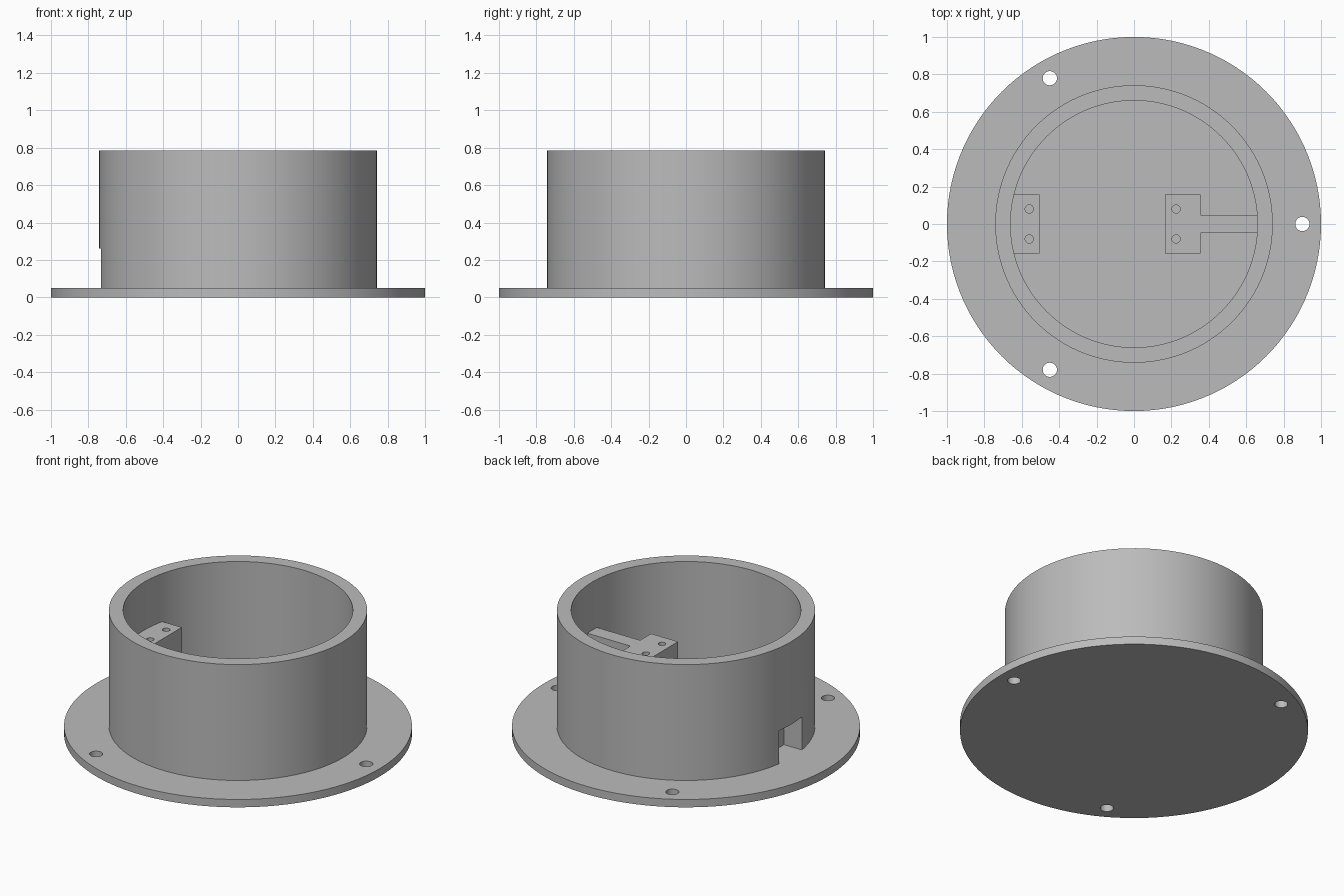
import bpy, bmesh, math

if "Cube" in bpy.data.objects:
    bpy.data.objects.remove(bpy.data.objects["Cube"], do_unlink=True)

grey = bpy.data.materials.new("plain grey")
grey.use_nodes = True
grey.diffuse_color = (0.5, 0.5, 0.5, 1)
grey.node_tree.nodes["Principled BSDF"].inputs["Base Color"].default_value = (0.5, 0.5, 0.5, 1)

SEGMENTS = 120
FLOOR, NOTCH_TOP, BLOCK_TOP, RIM = 0.05, 0.26, 0.48, 0.785


def prism(name, outline, z0, z1):
    """Extrude a flat outline from z0 up to z1."""
    bm = bmesh.new()
    face = bm.faces.new([bm.verts.new((x, y, z0)) for x, y in outline])
    top = bmesh.ops.extrude_face_region(bm, geom=[face])["geom"]
    bmesh.ops.translate(bm, vec=(0, 0, z1 - z0),
                        verts=[v for v in top if isinstance(v, bmesh.types.BMVert)])
    bmesh.ops.recalc_face_normals(bm, faces=bm.faces)
    mesh = bpy.data.meshes.new(name)
    bm.to_mesh(mesh)
    bm.free()
    mesh.materials.append(grey)
    obj = bpy.data.objects.new(name, mesh)
    bpy.context.collection.objects.link(obj)
    return obj


def circle(radius, cx=0, cy=0, n=SEGMENTS):
    return [(cx + radius * math.cos(math.tau * i / n),
             cy + radius * math.sin(math.tau * i / n)) for i in range(n)]


def rect(x0, x1, y):
    return [(x0, -y), (x1, -y), (x1, y), (x0, y)]


def cut(obj, outline, z0, z1):
    """Subtract a prism from an object."""
    cutter = prism("cutter", outline, z0, z1)
    cutter.hide_render = True
    mod = obj.modifiers.new("cut", "BOOLEAN")
    mod.operation, mod.solver, mod.object = "DIFFERENCE", "EXACT", cutter
    bpy.context.view_layer.objects.active = obj
    bpy.ops.object.modifier_apply(modifier=mod.name)
    bpy.data.objects.remove(cutter, do_unlink=True)


# Base flange with three mounting holes
flange = prism("flange", circle(1), 0, FLOOR)
for k in range(3):
    a = math.tau * k / 3
    cut(flange, circle(0.038, 0.9 * math.cos(a), 0.9 * math.sin(a), 32), -0.1, 0.2)

# Round wall, open at the top, with a cable notch at the foot
wall = prism("round_wall", circle(0.742), FLOOR, RIM)
cut(wall, circle(0.66), -0.1, 1)
notch = rect(-0.9, -0.607, 0.115)
cut(wall, notch, -0.1, NOTCH_TOP)

# Mounting block against the wall, hollowed behind the notch
side_block = prism("side_block", rect(-0.7, -0.505, 0.158), FLOOR, BLOCK_TOP)
cut(side_block, notch, -0.1, NOTCH_TOP)

# Inner mounting block joined to the wall by a narrow rib
inner_block = prism("inner_block", [
    (0.166, -0.158), (0.356, -0.158), (0.356, -0.048), (0.7, -0.048),
    (0.7, 0.048), (0.356, 0.048), (0.356, 0.158), (0.166, 0.158)], FLOOR, BLOCK_TOP)

# Blind screw holes in both blocks
for block, x in ((side_block, -0.56), (inner_block, 0.225)):
    for y in (-0.08, 0.08):
        cut(block, circle(0.022, x, y, 24), 0.3, 0.6)

# Smooth round faces, sharp edges
for obj in (flange, wall, side_block, inner_block):
    bpy.ops.object.select_all(action="DESELECT")
    obj.select_set(True)
    bpy.context.view_layer.objects.active = obj
    bpy.ops.object.shade_smooth_by_angle(angle=math.radians(30))
